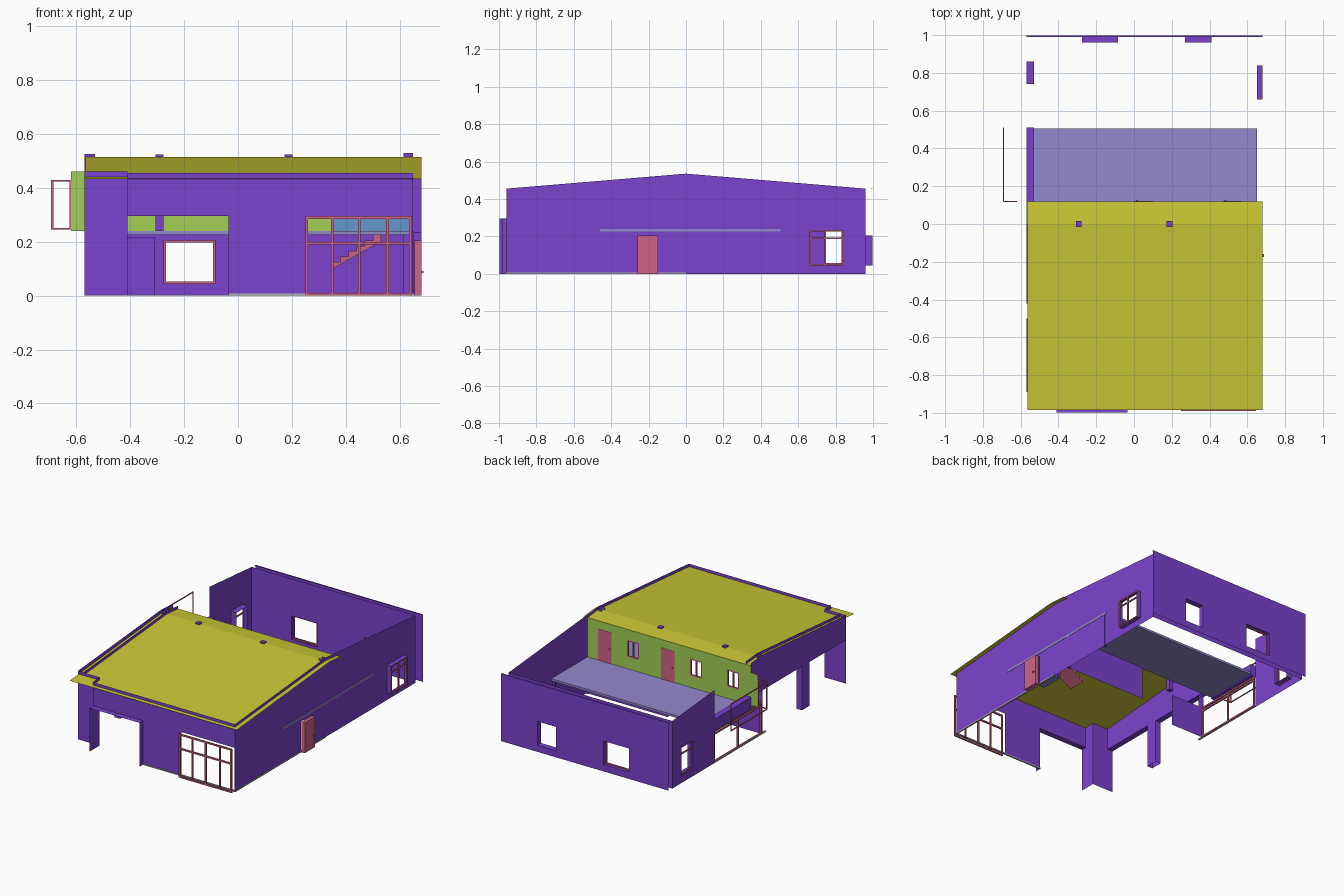
import bpy, bmesh

if "Cube" in bpy.data.objects:
    bpy.data.objects.remove(bpy.data.objects["Cube"])

MATS = {}
COL = {"purple": (.2, .055, .62), "green": (.36, .62, .09), "yellow": (.6, .57, .035), "pink": (.62, .13, .24),
       "lilac": (.3, .25, .62), "blue": (.13, .31, .62), "grey": (.45, .45, .47)}


def finish(name, bm, col):
    me = bpy.data.meshes.new(name)
    bm.to_mesh(me)
    bm.free()
    ob = bpy.data.objects.new(name, me)
    bpy.context.collection.objects.link(ob)
    if col not in MATS:
        MATS[col] = bpy.data.materials.new(col)
        MATS[col].diffuse_color = (*COL[col], 1)
    me.materials.append(MATS[col])
    return ob


def add_box(bm, x0, x1, y0, y1, z0, z1):
    v = [bm.verts.new((x, y, z)) for z in (z0, z1) for x, y in ((x0, y0), (x1, y0), (x1, y1), (x0, y1))]
    for f in ((3, 2, 1, 0), (4, 5, 6, 7), (0, 1, 5, 4), (1, 2, 6, 5), (2, 3, 7, 6), (3, 0, 4, 7)):
        bm.faces.new([v[i] for i in f])


def box(name, col, *b):
    bm = bmesh.new()
    add_box(bm, *b)
    return finish(name, bm, col)


def at(axis, c, u, z):
    return (u, c, z) if axis == "x" else (c, u, z)


def top(y):
    return .535 - .0833 * abs(y)


# thin wall running along an axis, with rectangular openings (u0, u1, z0, z1)
def wall(name, axis, c, u0, u1, holes=(), z0=0, z1=None, col="purple"):
    us = {u0, u1}
    zs = {z0}
    if axis == "y" and u0 < 0 < u1:
        us.add(0)
    for h in holes:
        us |= set(h[:2])
        zs |= set(h[2:])
    us, zs = sorted(us), sorted(zs)
    bm = bmesh.new()
    rows = []
    for u in us:
        t = z1 if z1 is not None else top(u if axis == "y" else c)
        rows.append([bm.verts.new(at(axis, c, u, z)) for z in zs + [t]])
    for i in range(len(us) - 1):
        for j in range(len(zs)):
            a = (us[i] + us[i + 1]) / 2
            b = zs[j] + .001
            if any(h[0] < a < h[1] and h[2] <= b < h[3] for h in holes):
                continue
            bm.faces.new((rows[i][j], rows[i + 1][j], rows[i + 1][j + 1], rows[i][j + 1]))
    bmesh.ops.delete(bm, geom=[v for v in bm.verts if not v.link_faces], context="VERTS")
    return finish(name, bm, col)


# four-sided lining of an opening between depths c0 and c1
def lining(name, axis, c0, c1, h, sill=True):
    u0, u1, z0, z1 = h
    p = [(u0, z0), (u0, z1), (u1, z1), (u1, z0)]
    bm = bmesh.new()
    a = [bm.verts.new(at(axis, c0, *q)) for q in p]
    b = [bm.verts.new(at(axis, c1, *q)) for q in p]
    for i in range(4 if sill else 3):
        j = (i + 1) % 4
        bm.faces.new((a[i], a[j], b[j], b[i]))
    return finish(name, bm, "purple")


# window or door frame with bars at the given positions
def frame(name, axis, c, h, ubars=(), zbars=(), t=.01, col="pink"):
    u0, u1, z0, z1 = h
    bm = bmesh.new()

    def bar(a, b, p, q):
        if axis == "x":
            add_box(bm, a, b, c - t / 2, c + t / 2, p, q)
        else:
            add_box(bm, c - t / 2, c + t / 2, a, b, p, q)
    for u in (u0, u1 - t, *[x - t / 2 for x in ubars]):
        bar(u, u + t, z0, z1)
    for z in (z0, z1 - t, *[x - t / 2 for x in zbars]):
        bar(u0, u1, z, z + t)
    return finish(name, bm, col)


# front wall, with recessed left corner
entry, glazing = (-.41, -.035, 0, .295), (.25, .645, 0, .295)
wall("front_wall", "x", -.96, -.41, .65, [entry, glazing])
wall("front_corner_wall", "x", -.89, -.57, -.41)
wall("front_corner_return", "y", -.41, -.96, -.89)
lining("entry_surround", "x", -.998, -.96, entry, False)
frame("front_glazing_frame", "x", -.985, glazing, (.35, .45, .555), (.195,))

# right wall
rwin, rdoor = (.66, .84, .045, .235), (-.26, -.15, 0, .205)
wall("right_wall", "y", .65, -.96, .96, [rwin, rdoor])
lining("right_window_lining", "y", .65, .68, rwin)
frame("right_window_frame", "y", .675, rwin, (.745,), (.19,), .008)
box("side_door", "pink", .655, .68, *rdoor[:2], 0, .205)
box("side_door_handle", "pink", .68, .688, -.175, -.16, .085, .092)
for y in (.13, .482):
    box("right_wall_post", "purple", .635, .652, y - .007, y + .007, 0, .225)

# back wall, outer and inner faces
bwins = [(-.275, -.085, .045, .205), (.27, .41, .045, .205)]
wall("back_wall", "x", .998, -.57, .68, bwins, z1=.455)
wall("back_inner_wall", "x", .96, -.57, .65, bwins)
for h in bwins:
    lining("back_window_lining", "x", .96, .998, h)
frame("back_window_frame", "x", .975, bwins[0], t=.008)
box("back_wall_cap", "purple", -.57, .68, .99, .998, .452, .455)

# left wall, open above the terrace side
lwin = (.74, .86, .05, .24)
opens = [(-.89, -.5, 0, .295), (-.42, 0, 0, .295)]
wall("left_rear_wall", "y", -.57, .51, .96, [lwin])
wall("left_wall", "y", -.57, -.89, .12, opens + [(0, .12, 0, .295)])
wall("left_inner_wall", "y", -.53, -.89, .12, opens + [(0, .12, 0, .295)])
lining("left_window_lining", "y", -.57, -.53, lwin)
frame("left_window_frame", "y", -.56, lwin, (), (.19,), .008)
for h in opens:
    lining("left_opening_lining", "y", -.57, -.53, h, False)
box("terrace_side_kerb", "purple", -.57, -.53, .12, .51, .215, .295)
frame("left_glazing_frame", "y", -.56, (0, .51, 0, .215), (.25,), (.19,))

# roof sheet
bm = bmesh.new()
prof = [(-.985, .433), (0, .515), (.12, .505)]
rows = [[bm.verts.new((x, y, z)) for x in (-.565, .68)] for y, z in prof]
for a, b in zip(rows, rows[1:]):
    bm.faces.new((a[0], a[1], b[1], b[0]))
finish("roof", bm, "yellow")

# ridge posts and wall pilasters
for x in (-.292, .188):
    box("ridge_post", "purple", x - .015, x + .015, -.015, .015, .24, .523)
for y in (-.015, .015):
    wall("right_pilaster_side", "x", y, .615, .65, z1=.53)
    wall("left_pilaster_side", "x", y, -.57, -.53, z0=.295, z1=.525)

# upper floor slab and landing
box("terrace_slab", "lilac", -.53, .652, .12, .505, .225, .24)
box("landing_slab", "lilac", .35, .652, -.46, .12, .225, .24)
wall("landing_screen", "x", -.45, .35, .65, z0=.24, z1=.295, col="blue")

# upper rear wall with doors and windows
udoors = [(x - .05, x + .05, .24, .45) for x in (.05, .52)]
uwins = [(x - .045, x + .045, .32, .435) for x in (-.435, -.16, .31)]
wall("upper_rear_wall", "x", .12, -.57, .65, udoors + uwins, z0=.24, z1=.505, col="green")
wall("upper_rear_wall_end", "x", .12, -.62, -.57, z0=.24, z1=.46, col="green")
for h in udoors:
    box("terrace_door", "pink", h[0], h[1], .112, .122, h[2], h[3])
    box("terrace_door_handle", "pink", h[0] + .01, h[0] + .02, .122, .128, .335, .342)
for h in uwins:
    frame("terrace_window_frame", "x", .116, h, ((h[0] + h[1]) / 2,), (), .008)

# bay frame on the left side
frame("bay_side_frame", "y", -.69, (.12, .51, .245, .43), t=.006)
frame("bay_front_frame", "x", .12, (-.69, -.62, .245, .43), t=.006)

# ground floor partitions
wall("ground_partition", "x", .13, .04, .65, z1=.225)
wall("entry_partition", "x", 0, -.57, -.31, z1=.215)

# stairs with sloping underside
n = 6
pts = [(.35, .1)]
for i in range(n):
    x, z = .35 + i * .03, .125 + i * .02
    pts += [(x, z), (x + .03, z)]
pts += [(.35 + n * .03, .2)]
bm = bmesh.new()
f = bm.faces.new([bm.verts.new((x, -.2, z)) for x, z in pts])
ex = bmesh.ops.extrude_face_region(bm, geom=[f])
bmesh.ops.translate(bm, vec=(0, .12, 0), verts=[v for v in ex["geom"] if isinstance(v, bmesh.types.BMVert)])
bmesh.ops.recalc_face_normals(bm, faces=bm.faces)
finish("stairs", bm, "pink")

# thin ground kerbs
box("front_kerb", "grey", -.035, .65, -.965, -.955, 0, .008)
box("left_kerb", "grey", -.57, -.56, -.04, .51, 0, .008)
box("right_kerb", "grey", .645, .655, -.96, 0, 0, .008)

for m in bpy.data.materials:
    if m.users and not m.is_grease_pencil:
        m.use_nodes = True
        m.node_tree.nodes["Principled BSDF"].inputs["Base Color"].default_value = m.diffuse_color
